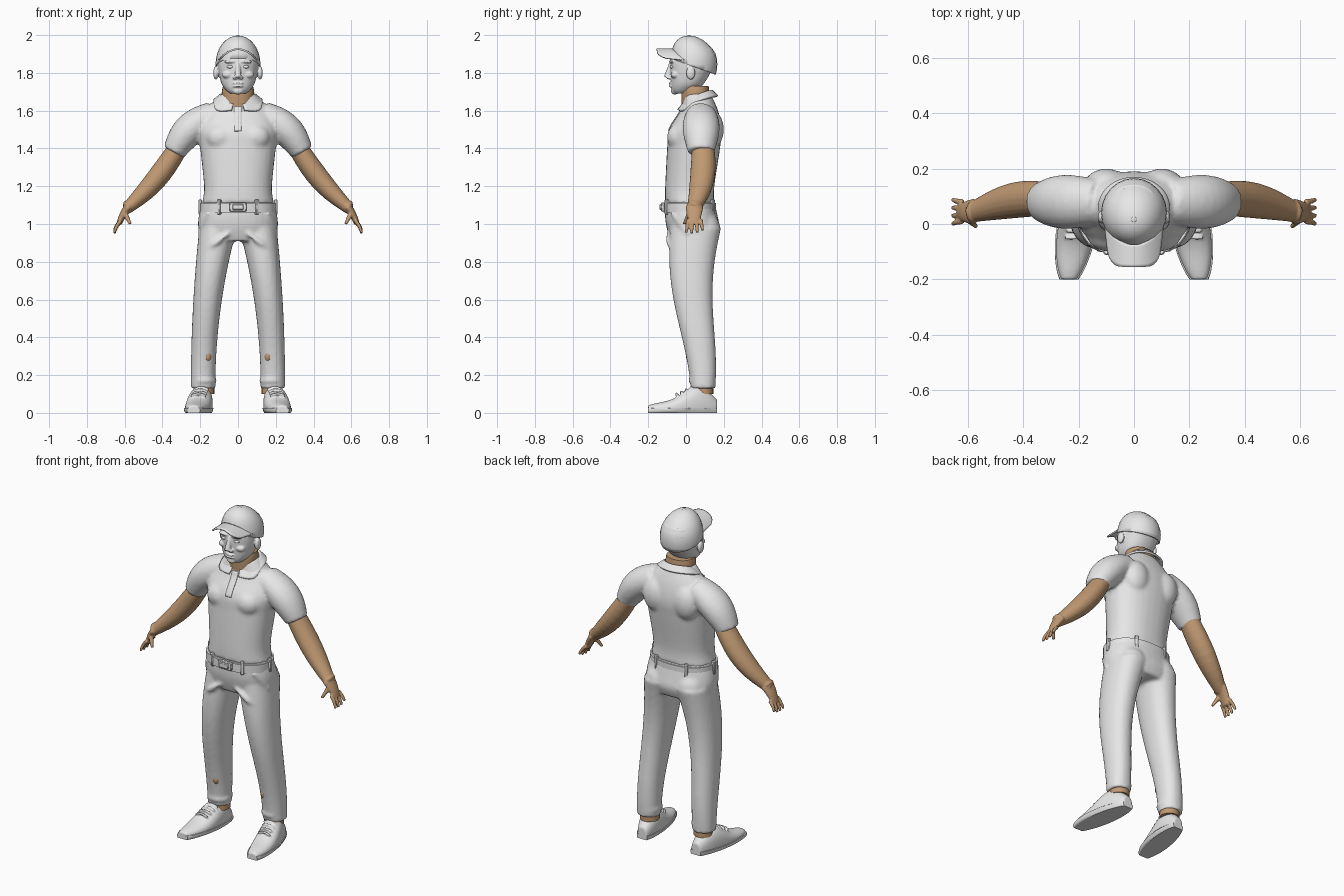
import bpy, bmesh
from math import sin, cos, exp, pi, tau, copysign, radians
from mathutils import Vector, Matrix

if "Cube" in bpy.data.objects:
    bpy.data.objects.remove(bpy.data.objects["Cube"])


def material(name, color):
    mat = bpy.data.materials.new(name)
    mat.use_nodes = True
    mat.diffuse_color = (*color, 1)
    shader = mat.node_tree.nodes["Principled BSDF"]
    shader.inputs["Base Color"].default_value = (*color, 1)
    return mat


GREY = material("light grey", (.8, .8, .8))
SKIN = material("tan skin", (.53, .32, .17))
SIDE, DEPTH, UP = Vector((1, 0, 0)), Vector((0, 1, 0)), Vector((0, 0, 1))
SIDES = {"left": 1, "right": -1}


def smooth_rows(rows, steps=5):
    """Fill in between rows with a Catmull-Rom curve."""
    rows = [Vector(row) for row in rows]
    rows = [rows[0], *rows, rows[-1]]
    filled = []
    for a, b, c, d in zip(rows, rows[1:], rows[2:], rows[3:]):
        for k in range(steps):
            t = k / steps
            filled.append(b + (c - a) * t / 2 + (a * 2 - b * 5 + c * 4 - d) * t ** 2 / 2
                          + (b * 3 - a - c * 3 + d) * t ** 3 / 2)
    return filled + [rows[-1]]


def ring(bm, center, across, along, power=2, count=32):
    """One superellipse cross-section spanned by two half axes."""
    def bent(value):
        return copysign(abs(value) ** (2 / power), value)
    angles = [tau * k / count for k in range(count)]
    return [bm.verts.new(center + across * bent(cos(a)) + along * bent(sin(a))) for a in angles]


def skin_rings(bm, rings):
    """Closed tube through the rings."""
    for low, high in zip(rings, rings[1:]):
        for k in range(len(low)):
            bm.faces.new((low[k - 1], low[k], high[k], high[k - 1]))
    bm.faces.new(rings[0])
    bm.faces.new(rings[-1])


def stack(bm, rows):
    """Level cross-sections given as height, depth position, half width, half depth."""
    skin_rings(bm, [ring(bm, Vector((0, y, z)), SIDE * wide, DEPTH * deep, power=2.25)
                    for z, y, wide, deep in smooth_rows(rows)])


def tube(bm, side, start, end, r_start, r_end, bulge=0, bend=(0, 0, 0), depth=1, count=20):
    """Tapered limb with a swelling and a bend halfway."""
    start, end, bend = Vector(start), Vector(end), Vector(bend)
    steps = 10
    path = [start.lerp(end, k / steps) + bend * sin(pi * k / steps) for k in range(steps + 1)]
    rings = []
    for k, point in enumerate(path):
        direction = (path[min(k + 1, steps)] - path[max(k - 1, 0)]).normalized()
        along = (DEPTH - direction * direction.y).normalized()
        radius = r_start + (r_end - r_start) * k / steps + bulge * sin(pi * k / steps)
        rings.append(ring(bm, point, along.cross(direction) * radius, along * radius * depth, count=count))
    skin_rings(bm, rings)
    for vert in (v for r in rings for v in r):
        vert.co.x *= side


def ball(bm, side, at, size):
    place = Matrix.Translation((at[0] * side, at[1], at[2])) @ Matrix.Diagonal((*size, 1))
    bmesh.ops.create_uvsphere(bm, u_segments=24, v_segments=16, radius=1, matrix=place)


def box(bm, at, size, turn=0):
    place = Matrix.Translation(at) @ Matrix.Rotation(turn, 4, 'Z') @ Matrix.Diagonal((*size, 1))
    bmesh.ops.create_cube(bm, size=1, matrix=place)


def sheet(bm, surface, columns, rows):
    """Grid over a surface function of u and v from zero to one."""
    grid = [[bm.verts.new(surface(i / columns, j / rows)) for j in range(rows + 1)]
            for i in range(columns + 1)]
    for a, b in zip(grid, grid[1:]):
        for j in range(rows):
            bm.faces.new((a[j], a[j + 1], b[j + 1], b[j]))


def finish(name, bm, mat, voxel=0, solid=0):
    """Turn the mesh into an object, fusing overlapping volumes when a voxel size is given."""
    bmesh.ops.recalc_face_normals(bm, faces=bm.faces)
    mesh = bpy.data.meshes.new(name)
    bm.to_mesh(mesh)
    bm.free()
    mesh.materials.append(mat)
    part = bpy.data.objects.new(name, mesh)
    bpy.context.collection.objects.link(part)
    if voxel:
        fuse = part.modifiers.new("fuse", 'REMESH')
        fuse.mode, fuse.voxel_size, fuse.use_smooth_shade = 'VOXEL', voxel, True
        part.modifiers.new("soften", 'SMOOTH').iterations = 3
    if solid:
        part.modifiers.new("thickness", 'SOLIDIFY').thickness = solid
    bpy.ops.object.select_all(action='DESELECT')
    part.select_set(True)
    bpy.context.view_layer.objects.active = part
    bpy.ops.object.shade_smooth_by_angle(angle=radians(45))
    return part


# Shirt: torso, sleeves, chest and shoulder blades fused
bm = bmesh.new()
stack(bm, [(1.11, .02, .19, .13), (1.2, .02, .18, .13), (1.4, .04, .2, .14),
           (1.5, .05, .21, .14), (1.6, .07, .17, .1), (1.69, .06, .09, .07)])
for side in SIDES.values():
    tube(bm, side, (.13, .08, 1.58), (.34, .08, 1.38), .07, .06, bulge=.02, bend=(.02, 0, .02), depth=1.15)
    ball(bm, side, (.09, -.04, 1.46), (.08, .06, .07))
    ball(bm, side, (.1, .14, 1.5), (.08, .06, .1))
shirt = finish("polo_shirt", bm, GREY, voxel=.011)

# Button placket fitted to the chest
bm = bmesh.new()
sheet(bm, lambda u, v: ((u - .5) * .04, v * .1 - .12, 1.5 + v * .12), 4, 12)
placket = finish("shirt_placket", bm, GREY)
fit = placket.modifiers.new("fit", 'SHRINKWRAP')
fit.target, fit.offset, fit.wrap_mode = shirt, .004, 'ABOVE_SURFACE'
placket.modifiers.new("thickness", 'SOLIDIFY').thickness = .006


# Folded collar, open at the front with two points
def collar(u, v):
    angle = (u - .5) * radians(330)
    front = (1 - cos(angle)) / 2
    point = v * exp(-((abs(angle) - 2.4) * 2.5) ** 2)
    return (sin(angle) * (.09 + .04 * v + .03 * point),
            cos(angle) * (.08 + .03 * v) + .06,
            1.71 - .07 * front ** 1.5 - .03 * v - .02 * point)


bm = bmesh.new()
sheet(bm, collar, 48, 5)
finish("collar", bm, GREY, solid=.012)

# Trousers: hips, seat and legs fused, with folds at the pocket and ankle
bm = bmesh.new()
stack(bm, [(.91, .04, .2, .12), (.97, .04, .21, .14), (1.03, .03, .21, .14), (1.12, .02, .19, .13)])
for side in SIDES.values():
    rings = []
    for k in range(25):
        t = k / 24
        center = Vector((side * (.185 - .08 * t * t), .06 + .03 * cos(1.4 * pi * t), .13 + .85 * t))
        rings.append(ring(bm, center, SIDE * (.065 + .035 * t * t), DEPTH * (.065 + .07 * t), power=2.2))
    skin_rings(bm, rings)
    ball(bm, side, (.1, .09, .98), (.09, .09, .09))
    ball(bm, side, (.18, .085, .17), (.07, .075, .015))
    tube(bm, side, (.16, -.08, 1.06), (.21, .01, .95), .006, .006, bulge=.004)
    tube(bm, side, (.05, -.1, .95), (.2, -.04, .84), .006, .006, bulge=.006, bend=(0, -.02, 0))
finish("trousers", bm, GREY, voxel=.011)

# Belt, buckle and loops
bm = bmesh.new()
stack(bm, [(1.06, .02, .2, .14), (1.11, .02, .2, .14)])
finish("belt", bm, GREY)
bm = bmesh.new()
box(bm, (0, -.122, 1.09), (.09, .02, .05))
box(bm, (0, -.13, 1.09), (.06, .02, .03))
for k in range(1, 12, 2):
    angle = tau * k / 12
    box(bm, (.2 * sin(angle), .02 - .14 * cos(angle), 1.09), (.02, .02, .08), turn=angle)
finish("buckle_and_belt_loops", bm, GREY).modifiers.new("round", 'BEVEL').width = .004


def shoe_rings(bm, side, margin, low, high):
    """Heel to toe cross-sections, flattened between two heights."""
    rings = []
    for k in range(25):
        t = k / 24
        round_off = sin(pi * (.06 + .88 * t)) ** .5
        top = (.06 + .09 * exp(-((t - .25) / .3) ** 2)) * round_off ** .5
        center = Vector((side * (.18 + .055 * t), .165 - .365 * t, top * .35))
        rings.append(ring(bm, center, SIDE * (.068 * round_off + margin), UP * top * .65, power=2.3))
    skin_rings(bm, rings)
    for vert in bm.verts:
        vert.co.z = min(max(vert.co.z, low), high)


for name, side in SIDES.items():
    # Arm, cuff, palm, fingers and thumb fused
    bm = bmesh.new()
    tube(bm, side, (.3, .09, 1.43), (.59, .04, 1.08), .05, .03, bulge=.016, bend=(-.01, .02, -.02), depth=1.15)
    tube(bm, side, (.575, .045, 1.1), (.585, .045, 1.09), .034, .034, depth=1.2)
    tube(bm, side, (.58, .044, 1.09), (.63, .044, 1), .024, .014, depth=2, bend=(.005, 0, 0))
    for k in range(4):
        y = .01 + .023 * k
        tip = (.655, y + .006 * (k - 1.5), .95 + .004 * (k - 1) ** 2)
        tube(bm, side, (.62, y, 1.02), tip, .011, .008, bend=(.005, 0, 0), count=12)
    tube(bm, side, (.6, .02, 1.06), (.57, -.01, 1), .015, .008, count=12)
    finish(name + "_arm", bm, SKIN, voxel=.005)

    # Shoe with laces, on a wider sole
    bm = bmesh.new()
    shoe_rings(bm, side, 0, .01, 1)
    for k in range(4):
        across = Vector((.21 - .005 * k, .025 * k - .05, .09 + .011 * k))
        tube(bm, side, across - SIDE * .04, across + SIDE * .04, .007, .007, bend=(0, 0, .012), count=8)
    finish(name + "_shoe", bm, GREY, voxel=.006)
    bm = bmesh.new()
    shoe_rings(bm, side, .005, 0, .025)
    finish(name + "_sole", bm, GREY)

    # Shin showing through the cloth, and ankle
    bm = bmesh.new()
    ball(bm, side, (.16, .02, .3), (.02, .02, .03))
    tube(bm, side, (.18, .09, .1), (.18, .09, .15), .055, .055)
    finish(name + "_shin", bm, SKIN)

# Neck
bm = bmesh.new()
stack(bm, [(1.58, .06, .08, .08), (1.69, .05, .085, .075), (1.73, .05, .08, .07)])
finish("neck", bm, SKIN)

# Head: skull, nose, chin, lips, brows, cheeks and ears fused
bm = bmesh.new()
stack(bm, [(1.69, -.03, .04, .03), (1.71, -.01, .065, .065), (1.75, .01, .09, .09),
           (1.83, .03, .107, .114), (1.88, .04, .107, .12), (1.93, .04, .09, .1)])
tube(bm, 1, (0, -.08, 1.85), (0, -.1, 1.775), .01, .018)
ball(bm, 1, (0, -.06, 1.705), (.03, .02, .02))
for z in (1.73, 1.745):
    ball(bm, 1, (0, -.076, z), (.03, .016, .007))
for side in SIDES.values():
    ball(bm, side, (.04, -.075, 1.86), (.035, .016, .009))
    ball(bm, side, (.055, -.056, 1.79), (.03, .025, .02))
    ball(bm, side, (.016, -.09, 1.775), (.012, .013, .01))
    ball(bm, side, (.117, .025, 1.8), (.014, .024, .036))
finish("head", bm, GREY, voxel=.0045)

# Eyes
bm = bmesh.new()
for side in SIDES.values():
    ball(bm, side, (.04, -.07, 1.832), (.018, .014, .01))
finish("eyes", bm, GREY)

# Cap crown, cut on a slope that drops to the back, with a button
bm = bmesh.new()
ball(bm, 1, (0, .04, 1.845), (.119, .126, .153))
bmesh.ops.bisect_plane(bm, geom=[*bm.verts, *bm.edges, *bm.faces], plane_co=(0, .04, 1.833),
                       plane_no=(0, .36, 1), clear_inner=True)
for vert in bm.verts:
    vert.co.y -= max(vert.co.z - 1.9, 0) / 4
ball(bm, 1, (0, .016, 1.996), (.01, .01, .004))
finish("cap_crown", bm, GREY, solid=.008)


# Curved cap brim
def brim(u, v):
    a = u * 2 - 1
    inner, outer = .07 * a * a - .075, .05 * a ** 6 - .155
    return a * (.108 - .012 * v), inner + (outer - inner) * v, 1.93 - .06 * a * a + .01 * v * a * a


bm = bmesh.new()
sheet(bm, brim, 24, 8)
finish("cap_brim", bm, GREY, solid=.009)
